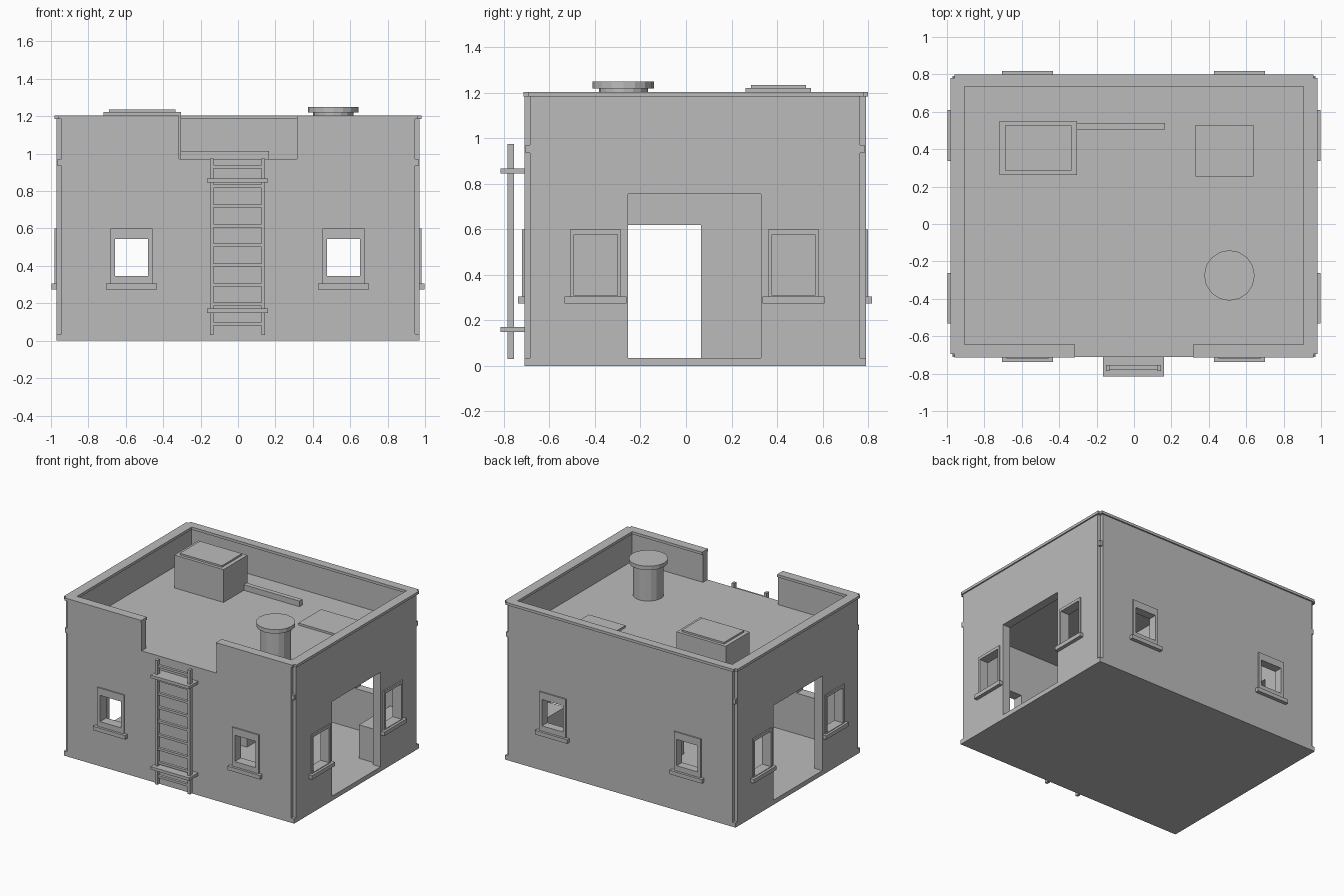
import bpy
import bmesh

cube = bpy.data.objects.get("Cube")
if cube:
    bpy.data.objects.remove(cube, do_unlink=True)

grey = bpy.data.materials.new("plain grey")
grey.use_nodes = True
grey.diffuse_color = (0.5, 0.5, 0.5, 1)
grey.node_tree.nodes["Principled BSDF"].inputs["Base Color"].default_value = (0.5, 0.5, 0.5, 1)


def finish(name, bm):
    bmesh.ops.recalc_face_normals(bm, faces=bm.faces)
    mesh = bpy.data.meshes.new(name)
    bm.to_mesh(mesh)
    bm.free()
    mesh.materials.append(grey)
    obj = bpy.data.objects.new(name, mesh)
    bpy.context.collection.objects.link(obj)
    return obj


def prism(name, outline, z0, z1):
    bm = bmesh.new()
    base = bm.faces.new([bm.verts.new((x, y, z0)) for x, y in outline])
    top = bmesh.ops.extrude_face_region(bm, geom=[base])["geom"]
    for v in top:
        if isinstance(v, bmesh.types.BMVert):
            v.co.z = z1
    return finish(name, bm)


def box(name, x0, x1, y0, y1, z0, z1):
    return prism(name, [(x0, y0), (x1, y0), (x1, y1), (x0, y1)], z0, z1)


def notched(name, x, y0, y1, n, z0, z1):
    """Rectangular block with a small square notch down each corner."""
    outline = [(-x + n, y0), (x - n, y0), (x - n, y0 + n), (x, y0 + n),
               (x, y1 - n), (x - n, y1 - n), (x - n, y1), (-x + n, y1),
               (-x + n, y1 - n), (-x, y1 - n), (-x, y0 + n), (-x + n, y0 + n)]
    return prism(name, outline, z0, z1)


def cut(obj, *bounds):
    cutter = box("cutter", *bounds)
    cutter.hide_render = True
    mod = obj.modifiers.new("cut", 'BOOLEAN')
    mod.operation = 'DIFFERENCE'
    mod.solver = 'EXACT'
    mod.object = cutter
    bpy.context.view_layer.objects.active = obj
    bpy.ops.object.modifier_apply(modifier=mod.name)
    bpy.data.objects.remove(cutter, do_unlink=True)


def cylinder(name, x, y, r, z0, z1):
    bm = bmesh.new()
    bmesh.ops.create_cone(bm, cap_ends=True, segments=16, radius1=r, radius2=r, depth=z1 - z0)
    bmesh.ops.translate(bm, verts=bm.verts, vec=(x, y, (z0 + z1) / 2))
    return finish(name, bm)


WX, Y0, Y1 = 0.97, -0.71, 0.79
FLOOR, ROOF = 0.035, 0.972
DOOR = (-0.255, 0.33)
WIN_X = (-0.57, 0.565)
WIN_Y = (-0.397, 0.473)

# Floor slab and hollow walls
box("floor_slab", -WX, WX, Y0, Y1, 0, FLOOR)
walls = notched("walls", WX, Y0, Y1, 0.025, FLOOR, ROOF)
cut(walls, -0.905, 0.905, -0.645, 0.735, FLOOR - 0.05, 0.9)
cut(walls, -1.2, 1.2, *DOOR, FLOOR - 0.05, 0.755)
for c in WIN_X:
    cut(walls, c - 0.088, c + 0.088, -1, 1, 0.345, 0.545)
for c in WIN_Y:
    cut(walls, -1.2, 1.2, c - 0.095, c + 0.095, 0.31, 0.578)

# Corner blocks under the parapet
for sx in (-1, 1):
    for y in (Y0 + 0.015, Y1 - 0.015):
        x = sx * (WX - 0.015)
        box("corner_block", x - 0.01, x + 0.01, y - 0.01, y + 0.01, 0.935, ROOF)

# Inner partition with a doorway, and a low bench
partition = box("partition", -0.03, 0.03, -0.645, 0.735, FLOOR, 0.9)
cut(partition, -0.2, 0.2, -0.255, 0.065, FLOOR - 0.05, 0.62)
box("bench", 0.767, 0.905, 0.36, 0.735, FLOOR, 0.29)

# Parapet and coping with the gap above the ladder
for name, x, y0, y1, inset, z0, z1 in (
        ("parapet", WX, Y0, Y1, 0.01, ROOF, 1.185),
        ("coping", 0.98, Y0 - 0.005, Y1 + 0.01, 0, 1.185, 1.205)):
    ring = notched(name, x, y0, y1, 0.025 if inset else 0.02, z0, z1)
    cut(ring, -0.905 - inset, 0.905 + inset, -0.645 - inset, 0.735 + inset, z0 - 0.1, z1 + 0.1)
    cut(ring, -0.315, 0.315, -1, -0.5, z0 - 0.1, z1 + 0.1)


# Window frames and sills
def window(side, center, axis, wall, hw, z0, z1):
    def part(name, half, depth_in, depth_out, lo, hi):
        a, b = sorted((wall - side * depth_in, wall + side * depth_out))
        span = (center - half, center + half)
        bounds = (*span, a, b) if axis == 'x' else (a, b, *span)
        return box(name, *bounds, lo, hi)

    frame = part("window_frame", 0.112, 0.005, 0.01, 0.29, 0.6)
    reach = (center - hw, center + hw)
    deep = (wall - 0.05, wall + 0.05)
    cut(frame, *((*reach, *deep) if axis == 'x' else (*deep, *reach)), z0, z1)
    part("window_sill", 0.136, 0.005, 0.028, 0.275, 0.305)


for side in (-1, 1):
    for c in WIN_X:
        window(side, c, 'x', Y0 if side < 0 else Y1, 0.088, 0.345, 0.545)
    for c in WIN_Y:
        window(side, c, 'y', side * WX, 0.095, 0.31, 0.578)

# Ladder on the front wall
for x in (-0.14, 0.135):
    box("ladder_rail", x - 0.01, x + 0.01, -0.785, -0.755, 0.03, 0.975)
for i in range(9):
    z = 0.09 + 0.105 * i
    box("ladder_rung", -0.14, 0.135, -0.778, -0.757, z - 0.009, z + 0.009)
for z in (0.16, 0.857):
    box("ladder_bracket", -0.165, 0.16, -0.815, Y0, z - 0.011, z + 0.011)

# Roof fittings
box("roof_box", -0.72, -0.305, 0.262, 0.55, ROOF, 1.222)
box("roof_box_lid", -0.69, -0.335, 0.285, 0.527, 1.222, 1.235)
box("roof_pipe", -0.305, 0.165, 0.505, 0.54, ROOF, 1.015)
box("roof_hatch", 0.33, 0.64, 0.255, 0.53, ROOF, 0.988)
cylinder("vent_body", 0.51, -0.275, 0.108, ROOF, 1.22)
cylinder("vent_cap", 0.51, -0.275, 0.135, 1.22, 1.25)
